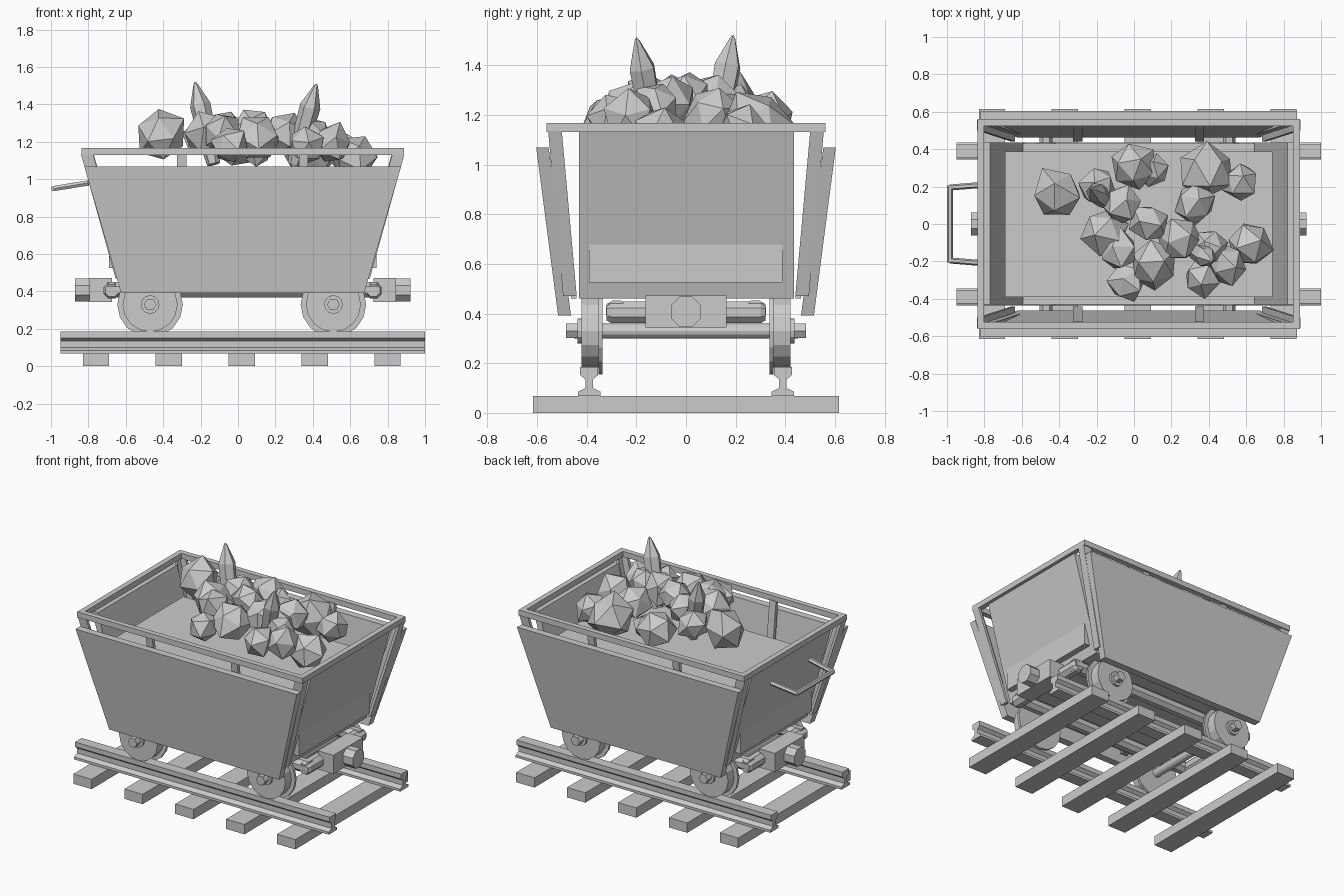
import bpy, bmesh, math, random
from mathutils import Vector

if "Cube" in bpy.data.objects:
    bpy.data.objects.remove(bpy.data.objects["Cube"])
random.seed(4)
MID = 0.025  # centre of the cart along x

grey = bpy.data.materials.new("plain grey")
grey.use_nodes = True
grey.diffuse_color = (0.6, 0.6, 0.6, 1)
grey.node_tree.nodes["Principled BSDF"].inputs["Base Color"].default_value = (0.6, 0.6, 0.6, 1)


def finish(name, bm):
    bmesh.ops.recalc_face_normals(bm, faces=bm.faces)
    mesh = bpy.data.meshes.new(name)
    bm.to_mesh(mesh)
    bm.free()
    mesh.materials.append(grey)
    ob = bpy.data.objects.new(name, mesh)
    bpy.context.collection.objects.link(ob)
    return ob


def loft(name, rings):
    """Skin a list of equal point rings and cap both ends."""
    bm = bmesh.new()
    loops = [[bm.verts.new(p) for p in ring] for ring in rings]
    n = len(loops[0])
    for a, b in zip(loops, loops[1:]):
        for i in range(n):
            j = (i + 1) % n
            bm.faces.new((a[i], a[j], b[j], b[i]))
    bm.faces.new(loops[0])
    bm.faces.new(loops[-1])
    return finish(name, bm)


def block(name, xs, ys, zs, top_xs=None, top_ys=None):
    """Box whose top may be shifted or resized."""
    def ring(x, y, z):
        return [(x[0], y[0], z), (x[1], y[0], z), (x[1], y[1], z), (x[0], y[1], z)]
    return loft(name, [ring(xs, ys, zs[0]), ring(top_xs or xs, top_ys or ys, zs[1])])


def rod(name, start, end, radii, sides, turn=0.0):
    """Round bar through evenly listed (position, radius) pairs from start to end."""
    start, end = Vector(start), Vector(end)
    rot = (end - start).to_track_quat('Z', 'Y')
    rings = []
    for t, r in radii:
        rings.append([start.lerp(end, t) + rot @ Vector((r * math.cos(a), r * math.sin(a), 0))
                      for a in (turn + math.tau * i / sides for i in range(sides))])
    return loft(name, rings)


def span(side, a, b):
    return (side * a, side * b)


def span_x(side, a, b):
    return (MID + side * a, MID + side * b)


# Track: sleepers and rails
for i in range(5):
    x = -0.76 + 0.39 * i
    block("sleeper", (x - 0.07, x + 0.07), (-0.615, 0.615), (0, 0.068))

half_rail = [(0.045, 0.068), (0.045, 0.085), (0.015, 0.1), (0.015, 0.135), (0.036, 0.152), (0.036, 0.185)]
rail_profile = half_rail + [(-y, z) for y, z in reversed(half_rail)]
for side in (-1, 1):
    loft("rail", [[(x, side * 0.39 + y, z) for y, z in rail_profile] for x in (-0.95, 1.0)])

# Wheel sets
for x in (-0.47, 0.51):
    def bar(name, y0, y1, r, sides):
        return rod(name, (x, y0, 0.33), (x, y1, 0.33), [(0, r), (1, r)], sides)
    bar("axle", -0.45, 0.45, 0.03, 12)
    for s in (-1, 1):
        bar("wheel_flange", s * 0.336, s * 0.353, 0.175, 16)
        bar("wheel_tread", s * 0.353, s * 0.42, 0.147, 16)
        bar("hub_washer", s * 0.42, s * 0.437, 0.05, 12)
        bar("hub_nut", s * 0.437, s * 0.484, 0.034, 6)

# Chassis frame of chamfered beams
quarter = math.pi / 8
for y in (-0.28, 0.28):
    rod("side_beam", (-0.7, y, 0.41), (0.75, y, 0.41), [(0, 0.045), (1, 0.045)], 8, quarter)
for s in (-1, 1):
    x = MID + s * 0.7
    rod("end_beam", (x, -0.32, 0.405), (x, 0.32, 0.405),
        [(0, 0.036), (0.03, 0.047), (0.97, 0.047), (1, 0.036)], 8, quarter)
    block("buffer_block", span_x(s, 0.7, 0.82), (-0.163, 0.163), (0.343, 0.472))
    rod("buffer", (MID + s * 0.82, 0, 0.407), (MID + s * 0.897, 0, 0.407),
        [(0, 0.066), (1, 0.066)], 8, quarter)

# Tub: floor, sloping ends, leaning side panels
block("tub_floor", span_x(1, -0.64, 0.64), (-0.43, 0.43), (0.46, 0.49))
for s in (-1, 1):
    block("tub_end", span_x(s, 0.61, 0.655), (-0.43, 0.435), (0.46, 1.13), span_x(s, 0.795, 0.84))
    block("side_panel", span_x(1, -0.65, 0.65), span(s, 0.463, 0.515), (0.392, 1.068),
          span_x(1, -0.847, 0.847), span(s, 0.553, 0.603))
    for x in (-0.3, 0.35):
        block("side_post", (x - 0.025, x + 0.025), span(s, 0.44, 0.463), (0.46, 1.135),
              None, span(s, 0.52, 0.545))
    # Angle straps on the corners
    for e in (-1, 1):
        block("corner_strap_end", span_x(e, 0.66, 0.68), span(s, 0.44, 0.49), (0.47, 1.135),
              span_x(e, 0.845, 0.865), span(s, 0.5, 0.55))
        block("corner_strap_side", span_x(e, 0.615, 0.68), span(s, 0.475, 0.495), (0.47, 1.135),
              span_x(e, 0.8, 0.865), span(s, 0.535, 0.555))

# Rim
for s in (-1, 1):
    block("rim_side", span_x(1, -0.863, 0.863), span(s, 0.525, 0.562), (1.13, 1.168))
    block("rim_end", span_x(s, 0.826, 0.863), (-0.525, 0.525), (1.13, 1.168))

# Push handle
for s in (-1, 1):
    rod("handle_arm", (-0.80, s * 0.21, 0.98), (-0.985, s * 0.195, 0.95), [(0, 0.016), (1, 0.016)], 6)
rod("handle_grip", (-0.984, -0.205, 0.95), (-0.984, 0.205, 0.95), [(0, 0.016), (1, 0.016)], 6)

# Load bed
block("load_bed", (-0.69, 0.74), (-0.39, 0.388), (0.525, 0.95))


def rock(x, y, z, r):
    """Faceted lump: hull of a jittered coarse ball."""
    bm = bmesh.new()
    bmesh.ops.create_icosphere(bm, subdivisions=1, radius=r * 1.05)
    spin = Vector([random.uniform(-1, 1) for _ in range(3)]).to_track_quat('Z', 'Y')
    for v in bm.verts:
        v.co = spin @ (v.co * random.uniform(0.85, 1.12)) + Vector((x, y, z))
    bmesh.ops.convex_hull(bm, input=bm.verts)
    finish("rock", bm)


for spot in [(-.41, .16, 1.23, .14), (-.19, .2, 1.22, .1), (0, .31, 1.18, .12), (.1, .29, 1.16, .09),
             (-.06, .11, 1.26, .11), (-.16, -.04, 1.24, .12), (-.09, -.14, 1.25, .11),
             (-.04, -.31, 1.18, .1), (.1, -.22, 1.22, .13), (.08, .01, 1.27, .1),
             (.39, .28, 1.15, .14), (.57, .23, 1.14, .1), (.33, .11, 1.2, .11),
             (.24, -.08, 1.24, .12), (.36, -.29, 1.18, .1), (.5, -.22, 1.19, .11),
             (.62, -.11, 1.11, .12), (.4, -.12, 1.24, .1)]:
    rock(*spot)

# Tall crystals
for base, tip in [((-.13, .11, 1.08), (-.23, .19, 1.52)), ((.3, -.12, 1.08), (.42, -.2, 1.51))]:
    rod("crystal", base, tip, [(0, .035), (.25, .05), (.72, .056), (.97, .012), (1, .003)], 6)
